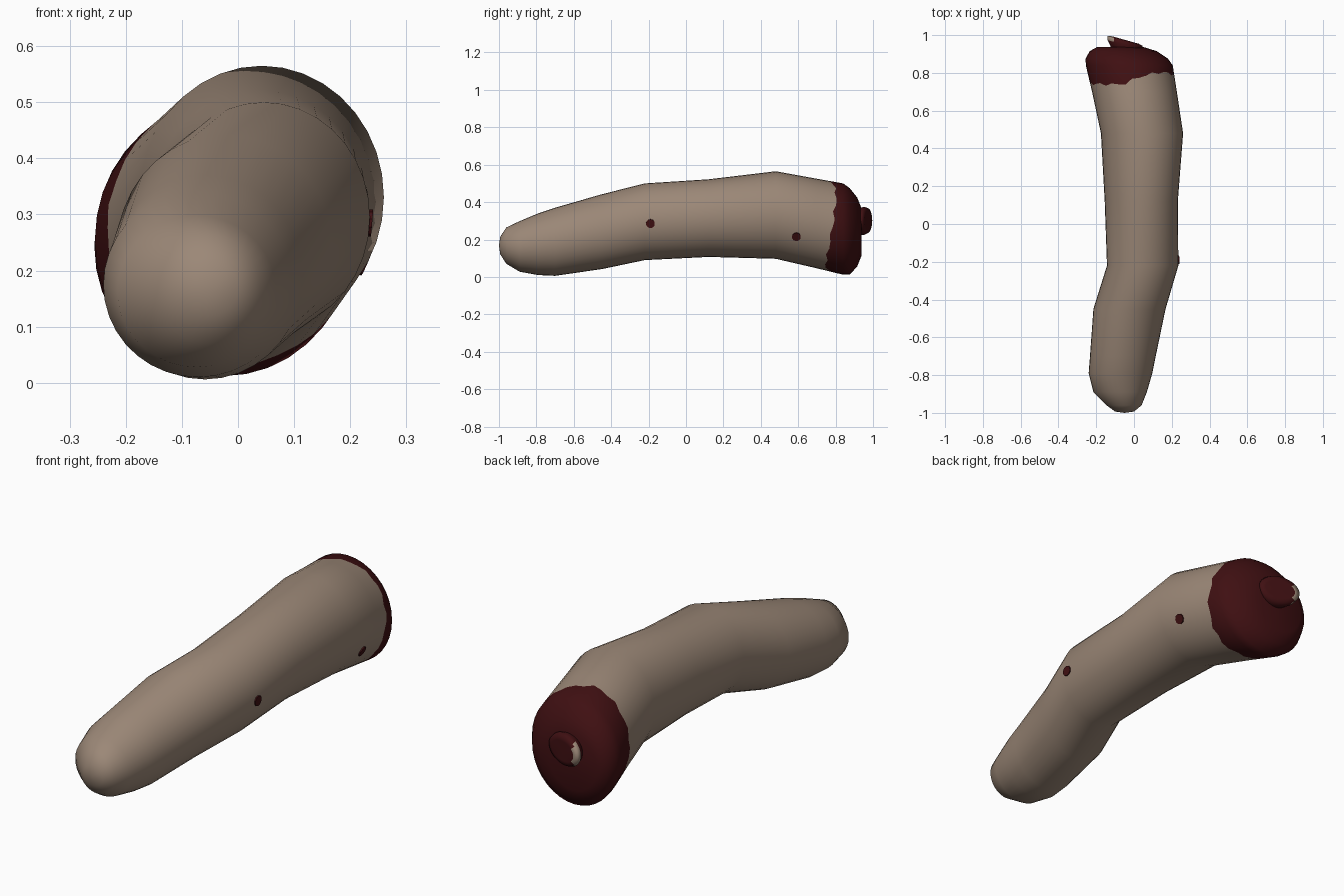
import bpy, bmesh, math
from mathutils import Vector
from mathutils.bvhtree import BVHTree

if "Cube" in bpy.data.objects:
    bpy.data.objects.remove(bpy.data.objects["Cube"])

N = 36


def mat(name, rgb):
    m = bpy.data.materials.new(name)
    m.diffuse_color = (*rgb, 1)
    m.use_nodes = True
    m.node_tree.nodes["Principled BSDF"].inputs["Base Color"].default_value = m.diffuse_color
    return m


SKIN = mat("grey_tan_skin", (0.33, 0.245, 0.185))
BLOOD = mat("dark_red_flesh", (0.05, 0.005, 0.006))


def ring(y, x0, x1, z0, z1, slope=0.0):
    """Ellipse across y, filling the box x0..x1, z0..z1; slope tilts it in x."""
    cx, cz, rx, rz = (x0 + x1) / 2, (z0 + z1) / 2, (x1 - x0) / 2, (z1 - z0) / 2
    out = []
    for i in range(N):
        a = math.tau * i / N
        dx = rx * math.cos(a)
        out.append(Vector((cx + dx, y + slope * dx, cz + rz * math.sin(a))))
    return out


def loft(name, rings, start, end, paint):
    """Skin the rings, close both ends with fans; paint(ring index, centre) gives the slot."""
    bm = bmesh.new()
    vs = [[bm.verts.new(p) for p in r] for r in rings]
    s, e = bm.verts.new(start), bm.verts.new(end)
    for i in range(N):
        j = (i + 1) % N
        faces = [(bm.faces.new((s, vs[0][i], vs[0][j])), -1)]
        for k in range(len(vs) - 1):
            f = bm.faces.new((vs[k][i], vs[k + 1][i], vs[k + 1][j], vs[k][j]))
            faces.append((f, k))
        faces.append((bm.faces.new((vs[-1][i], e, vs[-1][j])), len(vs) - 1))
        for f, k in faces:
            f.material_index = paint(k, f.calc_center_median())
            f.smooth = True
    bmesh.ops.recalc_face_normals(bm, faces=bm.faces)
    me = bpy.data.meshes.new(name)
    bm.to_mesh(me)
    bm.free()
    me.materials.append(SKIN)
    me.materials.append(BLOOD)
    ob = bpy.data.objects.new(name, me)
    bpy.context.collection.objects.link(ob)
    return ob


# Finger sections: y, x min, x max, z min, z max
sections = [
    (-0.993, -0.10, 0.00, 0.12, 0.215),
    (-0.96, -0.145, 0.04, 0.07, 0.265),
    (-0.89, -0.215, 0.068, 0.028, 0.298),
    (-0.79, -0.24, 0.097, 0.01, 0.34),
    (-0.70, -0.233, 0.115, 0.006, 0.37),
    (-0.45, -0.215, 0.167, 0.042, 0.442),
    (-0.22, -0.143, 0.235, 0.09, 0.50),
    (0.12, -0.155, 0.232, 0.107, 0.522),
    (0.48, -0.175, 0.26, 0.097, 0.565),
    (0.70, -0.222, 0.227, 0.046, 0.525),
    (0.84, -0.255, 0.205, 0.012, 0.50),
    (0.875, -0.256, 0.18, 0.012, 0.475),
    (0.915, -0.235, 0.12, 0.055, 0.425),
    (0.937, -0.195, 0.05, 0.11, 0.37),
]
rings = [ring(*s) for s in sections]

# Ragged blood edge: boundary y by angle in degrees, plus jitter
edge = [(0, .785), (45, .805), (75, .785), (105, .738), (160, .742), (205, .755),
        (250, .78), (300, .745), (335, .765), (360, .785)]


def edge_y(i):
    d = 360 * i / N
    for (a, ya), (b, yb) in zip(edge, edge[1:]):
        if a <= d <= b:
            return ya + (yb - ya) * (d - a) / (b - a) + 0.008 * math.sin(i * 2.3)


J = 10
jag = []
for i in range(N):
    a, b = rings[J - 1][i], rings[J][i]
    jag.append(a.lerp(b, (edge_y(i) - a.y) / (b.y - a.y)))
rings.insert(J, jag)
finger = loft("finger", rings, (-0.05, -1.0, 0.168), (-0.06, 0.935, 0.25),
              lambda k, c: int(k >= J))

# Bone stub with a slanted end and a bare edge
bone_sections = [
    (0.90, -0.115, 0.03, 0.225, 0.365, 0),
    (0.935, -0.125, 0.035, 0.225, 0.37, -0.1),
    (0.952, -0.14, 0.045, 0.225, 0.375, -0.22),
    (0.970, -0.14, 0.045, 0.235, 0.368, -0.28),
    (0.974, -0.115, 0.025, 0.255, 0.345, -0.28),
]
loft("bone_stub", [ring(*s) for s in bone_sections], (-0.045, 0.89, 0.295),
     (-0.045, 0.965, 0.295),
     lambda k, c: 0 if k in (2, 3) and c.x < -0.105 else 1)

# Two blood spots lying on the right side
tree = BVHTree.FromPolygons([v.co for v in finger.data.vertices],
                            [p.vertices[:] for p in finger.data.polygons])
for n, (y, z) in enumerate([(-0.19, 0.285), (0.59, 0.215)]):
    hit, normal, _, _ = tree.ray_cast(Vector((1, y, z)), Vector((-1, 0, 0)))
    if normal.x < 0:
        normal = -normal
    bpy.ops.mesh.primitive_cylinder_add(vertices=10, radius=0.024, depth=0.008,
                                        location=hit + normal * 0.001)
    spot = bpy.context.object
    spot.name = f"blood_spot_{n + 1}"
    spot.rotation_euler = normal.to_track_quat('Z', 'Y').to_euler()
    spot.data.materials.append(BLOOD)
